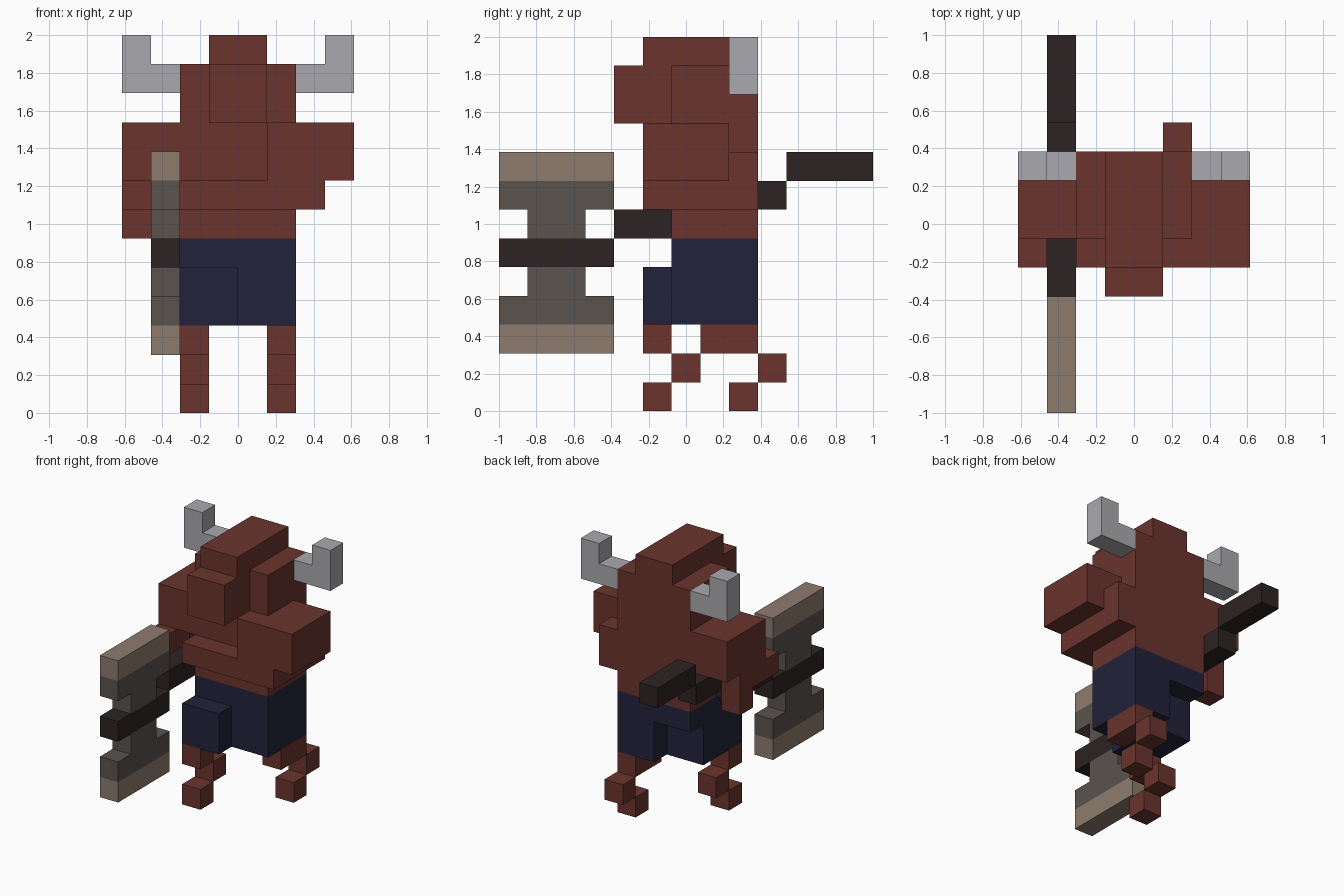
import bpy
import bmesh
from mathutils import Matrix, Vector

cube = bpy.data.objects.get("Cube")
if cube:
    bpy.data.objects.remove(cube, do_unlink=True)

U = 2 / 13                          # one block
ORIGIN = Vector((-4, -6.5, 0))      # grid corner, in blocks


def linear(c):
    c /= 255
    return c / 12.92 if c <= 0.04045 else ((c + 0.055) / 1.055) ** 2.4


def material(name, rgb):
    m = bpy.data.materials.new(name)
    m.use_nodes = True
    col = (*[linear(c) for c in rgb], 1)
    m.diffuse_color = col
    bsdf = m.node_tree.nodes["Principled BSDF"]
    bsdf.inputs["Base Color"].default_value = col
    bsdf.inputs["Roughness"].default_value = 0.9
    return m


RED = material("red_brown_hide", (107, 52, 45))
NAVY = material("navy_cloth", (34, 34, 59))
DARK = material("dark_wood", (45, 35, 35))
STEEL = material("dark_steel", (90, 83, 79))
EDGE = material("tan_edge", (141, 124, 110))
HORN = material("pale_horn", (170, 170, 175))


def part(name, mat, *boxes):
    """One object from boxes given in blocks as (x0, x1, y0, y1, z0, z1)."""
    bm = bmesh.new()
    for x0, x1, y0, y1, z0, z1 in boxes:
        centre = (Vector((x0 + x1, y0 + y1, z0 + z1)) / 2 + ORIGIN) * U
        size = Vector((x1 - x0, y1 - y0, z1 - z0)) * U
        bmesh.ops.create_cube(bm, size=1, matrix=Matrix.Translation(centre) @ Matrix.Diagonal((*size, 1)))
    mesh = bpy.data.meshes.new(name)
    bm.to_mesh(mesh)
    bm.free()
    mesh.materials.append(mat)
    obj = bpy.data.objects.new(name, mesh)
    bpy.context.collection.objects.link(obj)
    return obj


# Head and horns
part("head", RED, (2, 6, 6, 9, 10, 12), (3, 5, 6, 9, 12, 13), (3, 5, 5, 6, 10, 13))
part("snout", RED, (3, 5, 4, 5, 10, 12))
part("right_horn", HORN, (1, 2, 8, 9, 11, 12), (0, 1, 8, 9, 11, 13))
part("left_horn", HORN, (6, 7, 8, 9, 11, 12), (7, 8, 8, 9, 11, 13))

# Torso with the belly fold in front
part("torso", RED, (2, 6, 6, 9, 6, 10))
part("belly_fold", RED, (2, 7, 5, 6, 7, 8))

# Left arm folded across the chest
part("left_arm", RED, (5, 8, 5, 6, 8, 10), (6, 8, 6, 8, 8, 10),
     (6, 7, 6, 9, 7, 8), (6, 7, 8, 9, 8, 9))

# Right arm reaching down to the weapon
part("right_shoulder", RED, (0, 2, 6, 9, 8, 10))
part("right_forearm", RED, (0, 1, 5, 8, 7, 8), (0, 1, 7, 8, 6, 7))

# Shorts, legs in mid stride
part("shorts", NAVY, (2, 6, 6, 9, 5, 6), (2, 4, 5, 8, 3, 5), (4, 6, 6, 9, 3, 5))
part("right_leg", RED, (2, 3, 5, 6, 2, 3), (2, 3, 6, 7, 1, 2), (2, 3, 5, 6, 0, 1))
part("left_leg", RED, (5, 6, 7, 9, 2, 3), (5, 6, 9, 10, 1, 2), (5, 6, 8, 9, 0, 1))

# Double-bladed axe: stepped handle, then mirrored blades above and below it
part("axe_handle", DARK, (1, 2, 0, 4, 5, 6), (1, 2, 4, 7, 6, 7),
     (1, 2, 7, 10, 7, 8), (1, 2, 10, 13, 8, 9))
for name, s in (("upper", 1), ("lower", -1)):
    def layer(y0, y1, step):
        z = 5 + s * step
        return (1, 2, y0, y1, z, z + 1)
    part(name + "_axe_blade", STEEL, layer(1, 3, 1), layer(0, 4, 2))
    part(name + "_axe_edge", EDGE, layer(0, 4, 3))
